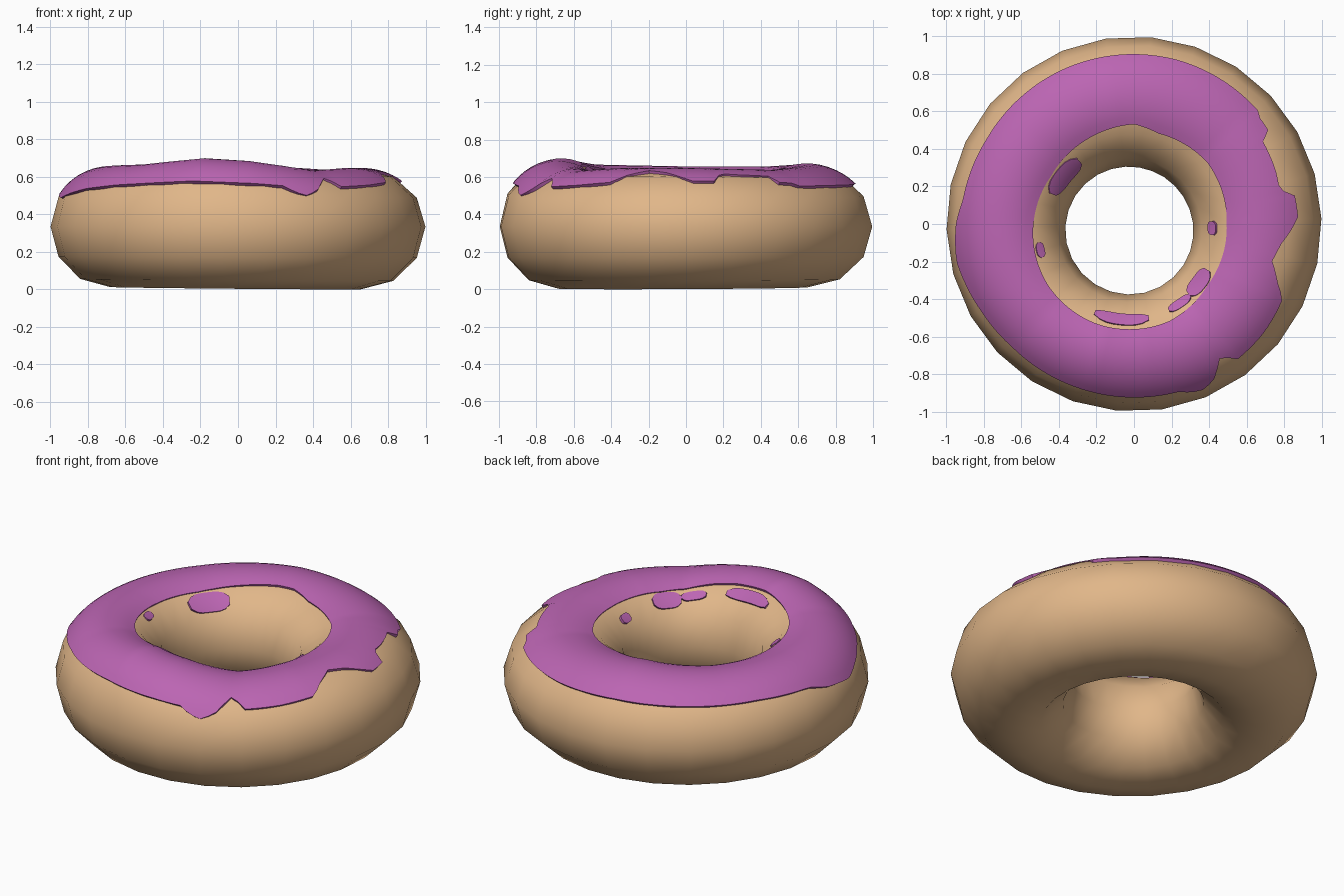
import bpy, bmesh
from math import sin, cos, radians

if "Cube" in bpy.data.objects:
    bpy.data.objects.remove(bpy.data.objects["Cube"])


def lerp_table(table, t):
    """Periodic linear interpolation of (degrees, value) pairs."""
    t %= 360
    pts = table + [(table[0][0] + 360, table[0][1])]
    for (a, va), (b, vb) in zip(pts, pts[1:]):
        if a <= t <= b:
            return va + (vb - va) * (t - a) / (b - a)
    return pts[-1][1]


# Crest height around the ring, and how far the icing runs down outside / inside
CREST = [(0, .643), (45, .633), (100, .668), (140, .652), (180, .652),
         (225, .662), (255, .695), (275, .68), (305, .63), (330, .643)]
OUTER_EDGE = [(0, 55), (2, 51), (11, 52), (13, 66), (20, 64), (33, 62),
              (35, 51), (40, 50), (42, 46), (75, 44), (110, 44), (150, 45),
              (172, 42), (180, 34), (192, 28), (200, 33), (210, 38),
              (225, 42), (250, 42), (285, 41), (289, 34), (293, 31),
              (298, 41), (302, 58), (304, 58), (307, 45), (320, 46),
              (333, 49), (338, 62), (345, 73), (352, 68)]
INNER_EDGE = [(0, 118), (40, 113), (75, 115), (90, 110), (120, 115), (150, 119),
              (180, 117), (215, 114), (250, 113), (290, 114), (320, 119)]


def ring_point(theta, phi, off=0.0):
    """Point on the uneven ring: phi 0 = outside, 90 = top, 180 = hole."""
    t, p = radians(theta), radians(phi)
    hole = .34 - .025 * cos(t) - .035 * sin(t)
    minor = (1.0 - hole) / 2
    r = 1.0 - minor + (minor + off) * cos(p)
    mid = .335
    if sin(p) > 0:
        z = mid + (lerp_table(CREST, theta) - mid + off) * sin(p)
    else:
        low = .007 + .007 * cos(t - radians(150))
        z = mid + (mid - low + off) * sin(p)
    return r * cos(t), r * sin(t), z


def finish(name, bm, color):
    bmesh.ops.recalc_face_normals(bm, faces=bm.faces[:])
    me = bpy.data.meshes.new(name)
    bm.to_mesh(me)
    bm.free()
    for f in me.polygons:
        f.use_smooth = True
    mat = bpy.data.materials.new(name + "_color")
    mat.diffuse_color = color
    mat.use_nodes = True
    mat.node_tree.nodes["Principled BSDF"].inputs["Base Color"].default_value = mat.diffuse_color
    me.materials.append(mat)
    ob = bpy.data.objects.new(name, me)
    bpy.context.collection.objects.link(ob)
    return ob


def skin(bm, grid, loop_u=False, loop_v=False):
    n, m = len(grid), len(grid[0])
    for i in range(n if loop_u else n - 1):
        for j in range(m if loop_v else m - 1):
            a, b = (i + 1) % n, (j + 1) % m
            bm.faces.new((grid[i][j], grid[a][j], grid[a][b], grid[i][b]))


# Dough ring
bm = bmesh.new()
N, M = 26, 12
skin(bm, [[bm.verts.new(ring_point(i * 360 / N + 1.7, j * 360 / M))
           for j in range(M)] for i in range(N)], True, True)
finish("dough", bm, (.75, .47, .25, 1))


# Icing: closed shell resting on the dough
def icing_shell(bm, thetas, lo, hi, loop):
    rows = 10
    grid = []
    for t in thetas:
        a, b = lo(t), hi(t)
        phis = [a + (b - a) * k / rows for k in range(rows + 1)]
        ring = [ring_point(t, p, .005) for p in phis]
        ring += [ring_point(t, p, -.025) for p in reversed(phis)]
        grid.append([bm.verts.new(c) for c in ring])
    skin(bm, grid, loop, True)
    if not loop:
        bm.faces.new(grid[0])
        bm.faces.new(grid[-1])


bm = bmesh.new()
icing_shell(bm, [i * 2.5 for i in range(144)],
            lambda t: lerp_table(OUTER_EDGE, t),
            lambda t: lerp_table(INNER_EDGE, t), True)

# Separate icing drips inside the hole: start, end angle, upper, lower edge
for t0, t1, up, down in [(131, 160, 121, 142), (246, 279, 118, 131),
                         (292, 308, 121, 131), (308, 328, 120, 138),
                         (352, 362, 130, 140), (191, 200, 118, 127)]:
    def taper(t):
        return (abs(2 * (t - t0) / (t1 - t0) - 1) ** 4) * .3 * (down - up)
    icing_shell(bm, [t0 + (t1 - t0) * k / 8 for k in range(9)],
                lambda t: up + taper(t), lambda t: down - taper(t), False)
icing = finish("icing", bm, (.50, .13, .45, 1))

# Smooth the surfaces, keep the icing rim crisp
bpy.ops.object.select_all(action='DESELECT')
icing.select_set(True)
bpy.context.view_layer.objects.active = icing
bpy.ops.object.shade_smooth_by_angle(angle=radians(40))
